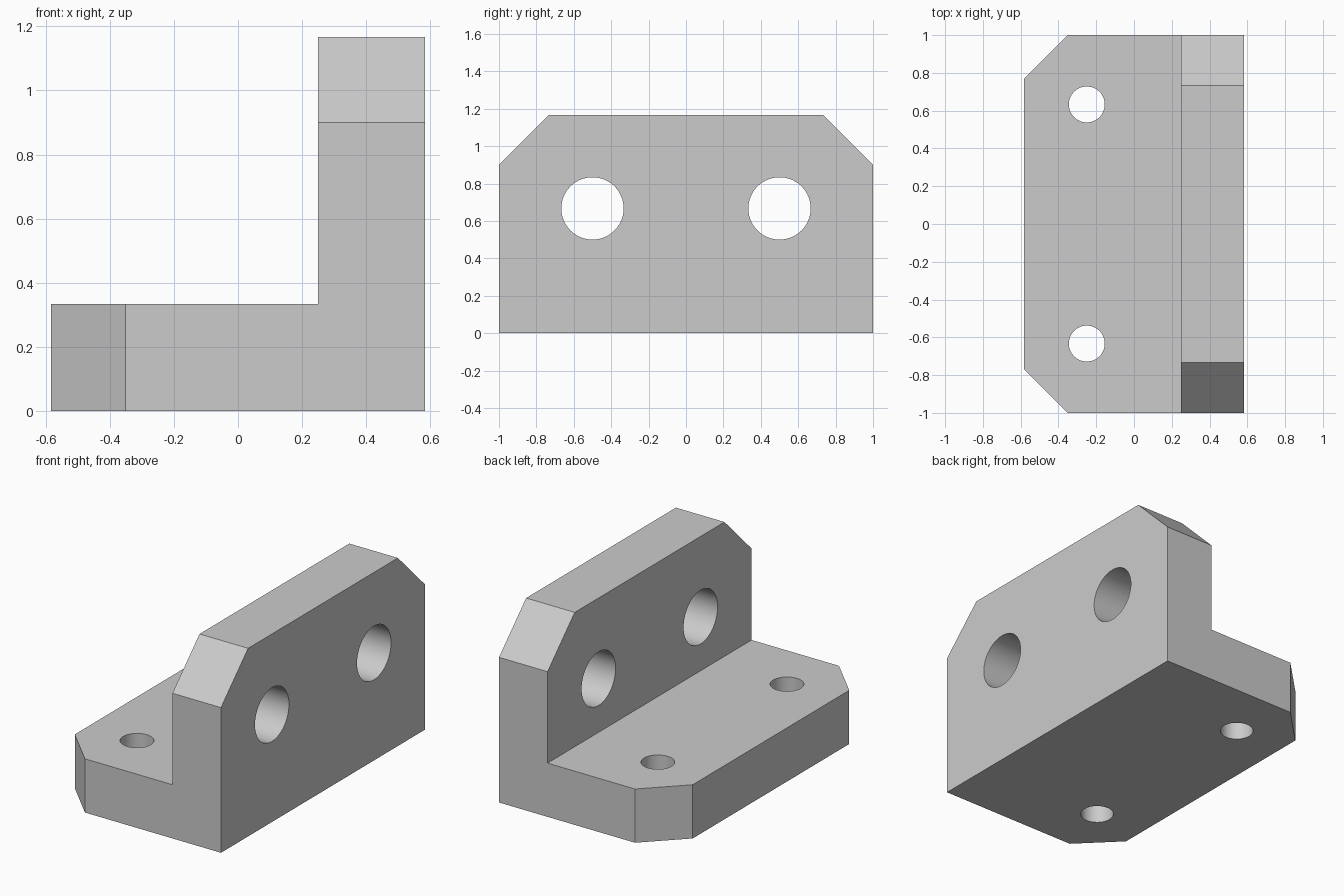
import bpy
import bmesh
from math import pi, radians
from mathutils import Matrix

if "Cube" in bpy.data.objects:
    bpy.data.objects.remove(bpy.data.objects["Cube"], do_unlink=True)

HALF_W, HALF_L = 0.5833, 1.0      # half width (x) and half length (y)
HEIGHT, THICK = 1.1667, 0.3333    # upright height and plate thickness
INNER = HALF_W - THICK            # inner face of the upright

grey = bpy.data.materials.new("light_grey")
grey.use_nodes = True
colour = (0.6, 0.6, 0.6, 1)
grey.diffuse_color = colour
grey.node_tree.nodes["Principled BSDF"].inputs["Base Color"].default_value = colour


def add_object(name, bm):
    bmesh.ops.recalc_face_normals(bm, faces=bm.faces)
    mesh = bpy.data.meshes.new(name)
    bm.to_mesh(mesh)
    bm.free()
    mesh.materials.append(grey)
    obj = bpy.data.objects.new(name, mesh)
    bpy.context.collection.objects.link(obj)
    return obj


def chamfer(bm, size, test):
    """Cut the corners whose edge ends all pass the test."""
    edges = [e for e in bm.edges if all(test(v.co) for v in e.verts)
             and abs(e.verts[0].co.y - e.verts[1].co.y) < 0.01]
    bmesh.ops.bevel(bm, geom=edges, offset=size, offset_type='OFFSET',
                    segments=1, affect='EDGES')


def hole_cutter(name, radius, matrix):
    bm = bmesh.new()
    bmesh.ops.create_cone(bm, cap_ends=True, segments=64, radius1=radius,
                          radius2=radius, depth=1, matrix=matrix)
    cutter = add_object(name, bm)
    cutter.hide_render = True
    return cutter


# L-shaped body: profile swept along the length
bm = bmesh.new()
profile = [(-HALF_W, 0), (HALF_W, 0), (HALF_W, HEIGHT),
           (INNER, HEIGHT), (INNER, THICK), (-HALF_W, THICK)]
face = bm.faces.new([bm.verts.new((x, -HALF_L, z)) for x, z in profile])
swept = bmesh.ops.extrude_face_region(bm, geom=[face])["geom"]
bmesh.ops.translate(bm, vec=(0, 2 * HALF_L, 0),
                    verts=[g for g in swept if isinstance(g, bmesh.types.BMVert)])

# Chamfered corners of the upright and of the foot
chamfer(bm, 0.266 * 0.5 ** 0.5 * 2 ** 0.5, lambda c: c.z > HEIGHT - 0.01)
chamfer(bm, 0.233, lambda c: c.x < 0.01 - HALF_W)
bracket = add_object("angle_bracket", bm)

# Large holes through the upright, small holes through the foot
cutters = []
for side, y in (("front", -1), ("back", 1)):
    cutters.append(hole_cutter(
        side + "_upright_hole_cutter", 0.1667,
        Matrix.Translation((0.4167, 0.5 * y, 0.6667)) @ Matrix.Rotation(pi / 2, 4, 'Y')))
    cutters.append(hole_cutter(
        side + "_foot_hole_cutter", 0.095,
        Matrix.Translation((-0.25, 0.633 * y, THICK / 2))))

bpy.ops.object.select_all(action='DESELECT')
bracket.select_set(True)
bpy.context.view_layer.objects.active = bracket
for cutter in cutters:
    cut = bracket.modifiers.new(cutter.name, 'BOOLEAN')
    cut.operation = 'DIFFERENCE'
    cut.solver = 'EXACT'
    cut.object = cutter
    bpy.ops.object.modifier_apply(modifier=cut.name)
    bpy.data.objects.remove(cutter, do_unlink=True)

# Round hole walls, crisp edges elsewhere
bpy.ops.object.shade_smooth_by_angle(angle=radians(30))
